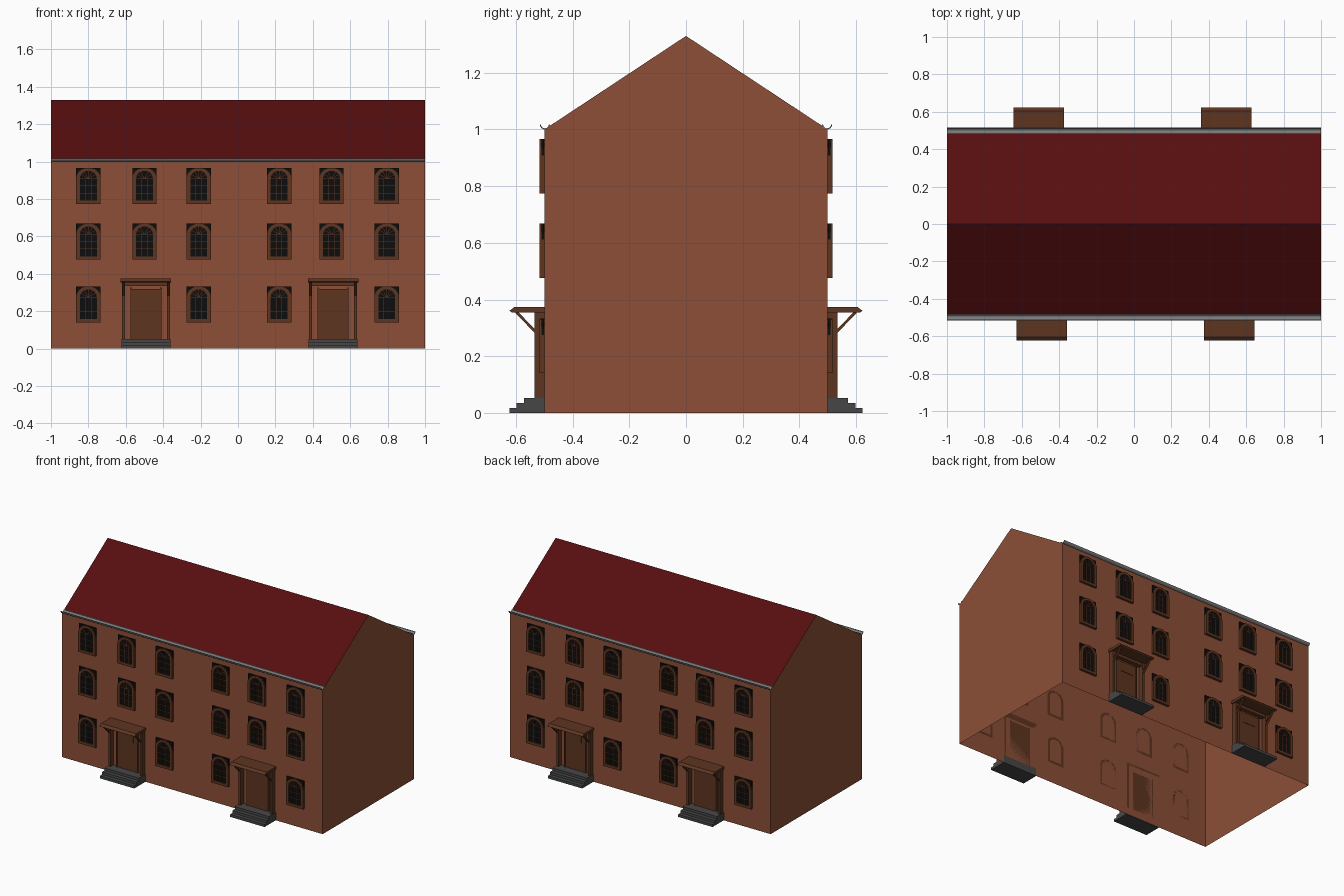
import bpy, bmesh, math
from mathutils import Vector, Matrix

if "Cube" in bpy.data.objects:
    bpy.data.objects.remove(bpy.data.objects["Cube"])


def material(name, r, g, b):
    m = bpy.data.materials.new(name)
    m.diffuse_color = (r, g, b, 1)
    m.use_nodes = True
    m.node_tree.nodes["Principled BSDF"].inputs["Base Color"].default_value = m.diffuse_color
    return m


BRICK = material("brick", 0.262, 0.078, 0.037)
ROOF = material("roof_red", 0.095, 0.0045, 0.005)
WOOD = material("brown_wood", 0.110, 0.035, 0.015)
STONE = material("step_grey", 0.062, 0.062, 0.062)
METAL = material("gutter_grey", 0.20, 0.20, 0.20)
GLASS = material("black_glass", 0.004, 0.004, 0.004)


def finish(bm, name, *mats):
    bmesh.ops.recalc_face_normals(bm, faces=bm.faces)
    me = bpy.data.meshes.new(name)
    bm.to_mesh(me)
    bm.free()
    for m in mats:
        me.materials.append(m)
    return me


def place(me, name, loc=(0, 0, 0), turn=0):
    ob = bpy.data.objects.new(name, me)
    ob.matrix_world = Matrix.Rotation(turn, 4, 'Z') @ Matrix.Translation(loc)
    bpy.context.collection.objects.link(ob)
    return ob


def box(bm, x0, x1, y0, y1, z0, z1):
    mat = Matrix.Translation(((x0 + x1) / 2, (y0 + y1) / 2, (z0 + z1) / 2))
    mat = mat @ Matrix.Diagonal((x1 - x0, y1 - y0, z1 - z0, 1))
    bmesh.ops.create_cube(bm, size=1, matrix=mat)


def extrude(bm, points, vec):
    face = bm.faces.new([bm.verts.new(p) for p in points])
    new = bmesh.ops.extrude_face_region(bm, geom=[face], use_keep_orig=True)["geom"]
    bmesh.ops.translate(bm, vec=vec, verts=[v for v in new if isinstance(v, bmesh.types.BMVert)])


def side_profile(bm, yz, x0, x1):
    extrude(bm, [(x0, y, z) for y, z in yz], (x1 - x0, 0, 0))


# House shell: pentagon run along x, open underneath, roof coloured by slope
bm = bmesh.new()
side_profile(bm, [(-.5, 0), (.5, 0), (.5, 1), (0, 1.33), (-.5, 1)], -1, 1)
bmesh.ops.recalc_face_normals(bm, faces=bm.faces)
bmesh.ops.delete(bm, geom=[f for f in bm.faces if f.normal.z < -.9], context='FACES')
for f in bm.faces:
    f.material_index = 1 if f.normal.z > .3 else 0
place(finish(bm, "house_shell", BRICK, ROOF), "house_shell")

# Half-round gutter
arc = [math.pi * (1 + i / 8) for i in range(9)]
bm = bmesh.new()
side_profile(bm, [(-.498 + .018 * math.cos(a), 1.018 + .018 * math.sin(a)) for a in arc] +
             [(-.498 + .014 * math.cos(a), 1.018 + .014 * math.sin(a)) for a in reversed(arc)], -1, 1)
gutter = finish(bm, "gutter", METAL)

# Window, local origin at the bottom middle on the wall surface
W, H, SPRING = .065, .193, .135


def arch(w, bottom, rise):
    pts = [(-w, bottom), (w, bottom)]
    return pts + [(w * math.cos(math.pi * i / 12), SPRING + rise * math.sin(math.pi * i / 12))
                  for i in range(13)]


bm = bmesh.new()
outer, inner = arch(W, 0, H - SPRING), arch(.045, .018, .042)
n = len(outer)
for i in range(n):
    j = (i + 1) % n
    quad = [outer[i], outer[j], inner[j], inner[i]]
    if (Vector(outer[i]) - Vector(outer[j])).length > 1e-6:
        extrude(bm, [(x, 0, z) for x, z in quad], (0, -.017, 0))
bmesh.ops.remove_doubles(bm, verts=bm.verts, dist=1e-5)
# glazing bars and fan light
for x in (-.015, .015):
    box(bm, x - .0012, x + .0012, -.012, -.009, .018, SPRING)
for z in (.057, .096, SPRING):
    box(bm, -.045, .045, -.012, -.009, z - .0012, z + .0012)
for k in range(1, 6):
    a = math.pi * k / 6
    d, s = Vector((math.cos(a), 0, math.sin(a))), Vector((-math.sin(a), 0, math.cos(a))) * .0012
    o = Vector((0, -.009, SPRING))
    extrude(bm, [o + s, o - s, o + d * .043 - s, o + d * .043 + s], (0, -.003, 0))
frame = finish(bm, "window_frame", WOOD)

# Black pane, and black corner plate behind the arch
bm = bmesh.new()
box(bm, -.05, .05, -.009, -.001, .01, SPRING)
box(bm, -W, W, -.009, -.001, SPRING, H)
pane = finish(bm, "window_pane", GLASS)

# Door with posts, canopy and brackets
bm = bmesh.new()
box(bm, -.075, .075, -.012, 0, .05, .32)
box(bm, -.048, .048, -.015, -.012, .25, .30)
box(bm, -.118, .118, -.03, 0, .335, .358)
for s in (-1, 1):
    x0, x1 = sorted((s * .113, s * .128))
    box(bm, x0, x1, -.035, 0, .05, .358)
    side_profile(bm, [(-.035, .283), (-.035, .297), (-.092, .356), (-.105, .356)], x0, x1)
    box(bm, *sorted((s * .075, s * .082)), -.016, 0, .05, .327)
side_profile(bm, [(0, .355), (-.115, .355), (-.123, .36), (-.105, .374), (0, .374)], -.135, .135)
door = finish(bm, "door_and_canopy", WOOD)

# Three steps
bm = bmesh.new()
for i, depth in enumerate((.123, .098, .072)):
    box(bm, -.132, .132, -depth, 0, .0175 * i, .0175 * (i + 1))
steps = finish(bm, "steps", STONE)

# Front and back are the same, turned half round
for side, turn in (("front", 0), ("back", math.pi)):
    place(gutter, side + "_gutter", turn=turn)
    for x in (-.80, -.50, -.21, .22, .50, .795):
        for z in (.14, .476, .774):
            if z < .2 and abs(x) == .5:
                continue
            place(frame, side + "_window_frame", (x, -.5, z), turn)
            place(pane, side + "_window_pane", (x, -.5, z), turn)
    for x in (-.492, .508):
        place(door, side + "_door", (x, -.5, 0), turn)
        place(steps, side + "_steps", (x, -.5, 0), turn)
